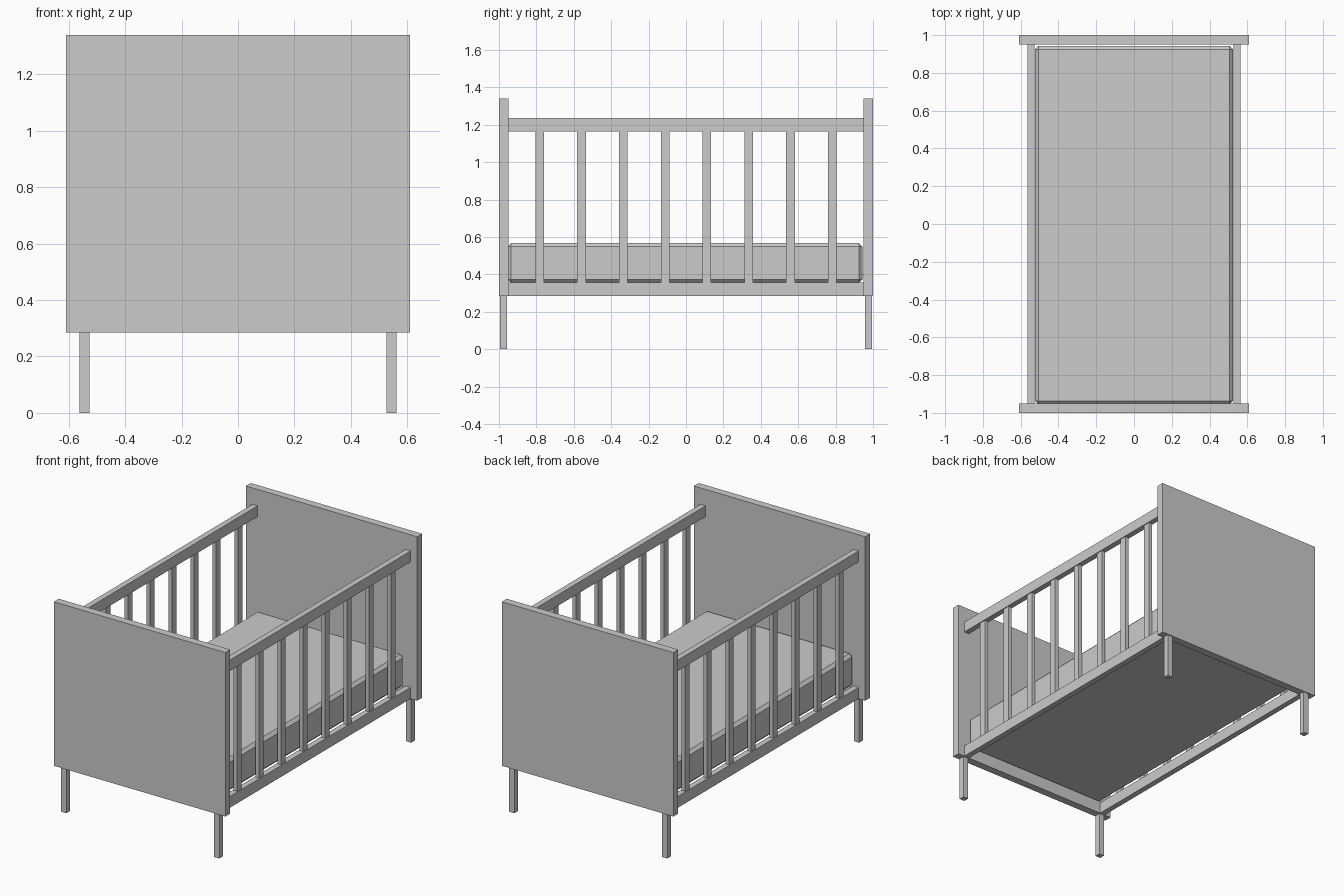
import bpy

# Remove the default cube
cube = bpy.data.objects.get("Cube")
if cube:
    bpy.data.objects.remove(cube, do_unlink=True)

# Single grey finish
grey = bpy.data.materials.new("plain_grey")
grey.use_nodes = True
colour = (0.6, 0.6, 0.6, 1.0)
grey.diffuse_color = colour
grey.node_tree.nodes["Principled BSDF"].inputs["Base Color"].default_value = colour


def box(name, x, y, z):
    """Flat-faced box from (min, max) ranges on each axis."""
    bpy.ops.mesh.primitive_cube_add(size=1, location=[(a + b) / 2 for a, b in (x, y, z)])
    obj = bpy.context.object
    obj.name = name
    obj.scale = [b - a for a, b in (x, y, z)]
    bpy.ops.object.transform_apply(location=False, rotation=False, scale=True)
    obj.data.materials.append(grey)
    return obj


def span(centre, width):
    return (centre - width / 2, centre + width / 2)


RAIL_X = 0.544       # centre line of side rails and legs
RAIL_W = 0.037
PANEL_Y = 0.975      # centre line of end panels
PANEL_Z = 0.285      # underside of panels and lower rails
LOWER_TOP, UPPER_BOTTOM, UPPER_TOP = 0.358, 1.165, 1.235
INNER_Y = 0.95

# End panels with a pair of legs below each
for end, sy in (("front", -1), ("back", 1)):
    box(end + "_panel", (-0.61, 0.61), span(sy * PANEL_Y, 0.05), (PANEL_Z, 1.34))
    for side, sx in (("right", -1), ("left", 1)):
        box(f"{end}_{side}_leg", span(sx * RAIL_X, RAIL_W),
            span(sy * PANEL_Y, RAIL_W), (0, PANEL_Z))

# Side rails and evenly spaced slats
for side, sx in (("right", -1), ("left", 1)):
    rail_x = span(sx * RAIL_X, RAIL_W)
    box(side + "_lower_rail", rail_x, (-INNER_Y, INNER_Y), (PANEL_Z, LOWER_TOP))
    box(side + "_upper_rail", rail_x, (-INNER_Y, INNER_Y), (UPPER_BOTTOM, UPPER_TOP))
    for i in range(8):
        box(f"{side}_slat_{i + 1}", span(sx * RAIL_X, 0.026),
            span((i - 3.5) * 0.2235, 0.046), (LOWER_TOP, UPPER_BOTTOM))

# Mattress with chamfered edges
mattress = box("mattress", (-0.525, 0.525), (-0.955, 0.943), (0.355, 0.567))
bevel = mattress.modifiers.new("chamfer", "BEVEL")
bevel.width = 0.019
bevel.segments = 1
